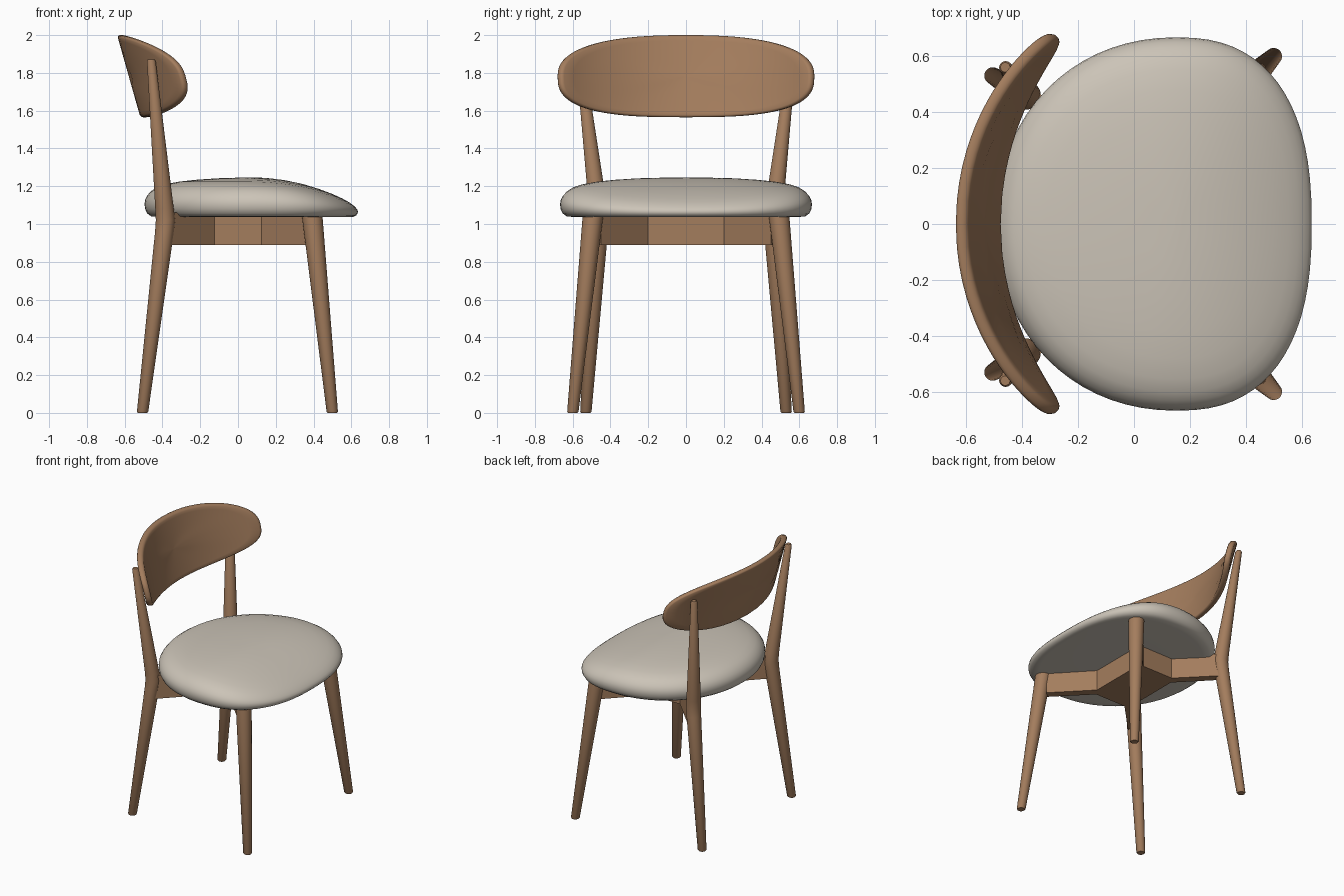
import bpy, bmesh, math

if "Cube" in bpy.data.objects:
    bpy.data.objects.remove(bpy.data.objects["Cube"])


def material(name, color):
    m = bpy.data.materials.new(name)
    m.diffuse_color = (*color, 1)
    m.use_nodes = True
    m.node_tree.nodes["Principled BSDF"].inputs["Base Color"].default_value = m.diffuse_color
    return m


WOOD = material("warm wood", (0.37, 0.205, 0.11))
FABRIC = material("light fabric", (0.60, 0.55, 0.475))


def loft(name, rings, mat, angle=40):
    """Skin a stack of closed rings and cap both ends."""
    bm = bmesh.new()
    loops = [[bm.verts.new(p) for p in r] for r in rings]
    n = len(loops[0])
    for a, b in zip(loops, loops[1:]):
        for i in range(n):
            j = (i + 1) % n
            bm.faces.new((a[i], a[j], b[j], b[i]))
    bm.faces.new(loops[0])
    bm.faces.new(loops[-1])
    bmesh.ops.recalc_face_normals(bm, faces=bm.faces)
    me = bpy.data.meshes.new(name)
    bm.to_mesh(me)
    bm.free()
    me.materials.append(mat)
    ob = bpy.data.objects.new(name, me)
    bpy.context.collection.objects.link(ob)
    bpy.ops.object.select_all(action='DESELECT')
    ob.select_set(True)
    bpy.context.view_layer.objects.active = ob
    bpy.ops.object.shade_smooth_by_angle(angle=math.radians(angle))
    return ob


def circle(x, y, z, r, n=28):
    return [(x + r * math.cos(2 * math.pi * i / n),
             y + r * math.sin(2 * math.pi * i / n), z) for i in range(n)]


def power(v, n):
    return math.copysign(abs(v) ** (2 / n), v)


# Tapered legs: (x, y, z, radius) stations, mirrored left and right
FRONT_LEG = [(0.50, 0.60, 0.0, 0.025), (0.499, 0.599, 0.007, 0.030),
             (0.39, 0.49, 1.07, 0.055)]
BACK_LEG = [(-0.506, 0.53, 0.0, 0.025), (-0.505, 0.53, 0.007, 0.030),
            (-0.389, 0.463, 0.96, 0.050), (-0.384, 0.46, 1.02, 0.051),
            (-0.389, 0.465, 1.08, 0.049), (-0.459, 0.559, 1.862, 0.023),
            (-0.46, 0.56, 1.872, 0.017)]
for side, s in (("left", 1), ("right", -1)):
    for part, stations in (("front_leg", FRONT_LEG), ("back_leg", BACK_LEG)):
        loft(f"{part}_{side}", [circle(x, s * y, z, r) for x, y, z, r in stations], WOOD)

# Cross brace: solid centre block with four diagonal arms
arm = [(0.16, 0.20), (0.40, 0.45), (0.36, 0.49), (0.125, 0.25)]
outline = []
for sx, sy in ((1, 1), (-1, 1), (-1, -1), (1, -1)):
    pts = arm if sx * sy > 0 else arm[::-1]
    outline += [(sx * x, sy * y) for x, y in pts]
loft("cross_brace", [[(x, y, z) for x, y in outline] for z in (0.888, 1.06)], WOOD, 25)


# Seat cushion: rounded outline, domed, with the nose rolled down at the front
def seat_ring(scale, z, n=72):
    ring = []
    for i in range(n):
        c, s = math.cos(2 * math.pi * i / n), math.sin(2 * math.pi * i / n)
        half, e = (0.485, 2.45) if c > 0 else (0.645, 2.1)
        x = 0.15 + scale * half * power(c, e)
        y = scale * 0.667 * power(s, e)
        drop = 0.34 * max(0, x - 0.05) ** 2 * (z - 1.035) / 0.2
        ring.append((x, y, z - drop))
    return ring


SEAT = [(0.3, 1.04), (0.88, 1.037), (0.945, 1.04), (0.978, 1.056), (0.995, 1.08),
        (1.0, 1.105), (0.994, 1.13), (0.975, 1.153), (0.945, 1.175), (0.9, 1.194),
        (0.83, 1.21), (0.72, 1.224), (0.58, 1.234), (0.4, 1.242), (0.2, 1.246), (0.04, 1.247)]
loft("seat_cushion", [seat_ring(s, z) for s, z in SEAT], FABRIC, 60)


# Backrest: oval board bent around a vertical axis and leaning back
def rest_ring(margin, scale, off, n=80, radius=0.97):
    ring = []
    for i in range(n):
        c, s = math.cos(2 * math.pi * i / n), math.sin(2 * math.pi * i / n)
        e = 2.45 if s > 0 else 2.85
        y = scale * (0.672 - margin) * power(c, e)
        z = 1.7825 + scale * (0.2175 - margin) * power(s, e)
        lean = -0.495 - 0.123 * (z - 1.565) / 0.435
        a = math.asin(y / radius)
        ring.append((lean + radius - (radius - off) * math.cos(a),
                     (radius - off) * math.sin(a), z))
    return ring


INNER = (0.03, 0.25, 0.5, 0.75, 0.92)
T = 0.022
rings = [rest_ring(0.012, k, -T) for k in INNER]
rings += [rest_ring(m, 1, o) for m, o in ((0.012, -T), (0.004, -0.017), (0, -0.008),
                                          (0, 0.008), (0.004, 0.017), (0.012, T))]
rings += [rest_ring(0.012, k, T) for k in INNER[::-1]]
loft("backrest", rings, WOOD, 50)
